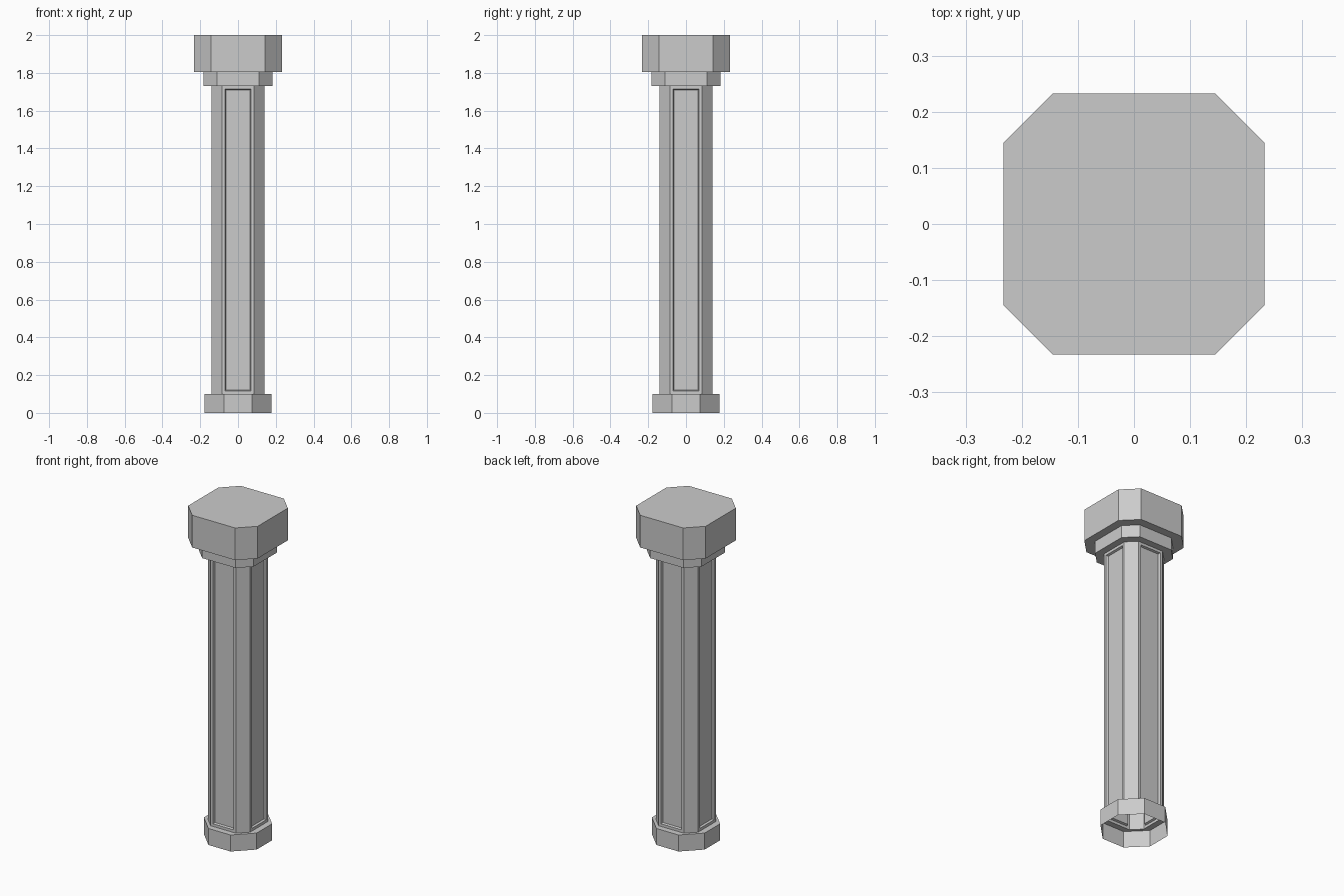
import bpy, bmesh

if "Cube" in bpy.data.objects:
    bpy.data.objects.remove(bpy.data.objects["Cube"])

# Octagonal profile: (z, half width, half length of the flat side)
PROFILE = [
    (0.00, 0.177, 0.074), (0.10, 0.177, 0.074),    # base
    (0.10, 0.141, 0.085), (1.73, 0.141, 0.085),    # shaft
    (1.73, 0.183, 0.112), (1.805, 0.183, 0.112),   # neck
    (1.805, 0.233, 0.144), (2.00, 0.233, 0.144),   # capital
]


def octagon(bm, z, w, c):
    pts = [(c, -w), (w, -c), (w, c), (c, w), (-c, w), (-w, c), (-w, -c), (-c, -w)]
    return [bm.verts.new((x, y, z)) for x, y in pts]


bm = bmesh.new()
rings = [octagon(bm, *p) for p in PROFILE]
panels = []
for level, (low, high) in enumerate(zip(rings, rings[1:])):
    for i in range(8):
        j = (i + 1) % 8
        face = bm.faces.new((low[i], low[j], high[j], high[i]))
        if level == 2 and i % 2 == 1:
            panels.append(face)

# Closed top; the underside stays open
bm.faces.new(rings[-1])
bm.normal_update()

# Recessed panels on the four main shaft sides
bmesh.ops.inset_individual(bm, faces=panels, thickness=0.023, depth=0)
bm.normal_update()
bmesh.ops.inset_individual(bm, faces=panels, thickness=0.006, depth=-0.012)

mesh = bpy.data.meshes.new("column")
bm.to_mesh(mesh)
bm.free()
column = bpy.data.objects.new("column", mesh)
bpy.context.collection.objects.link(column)
